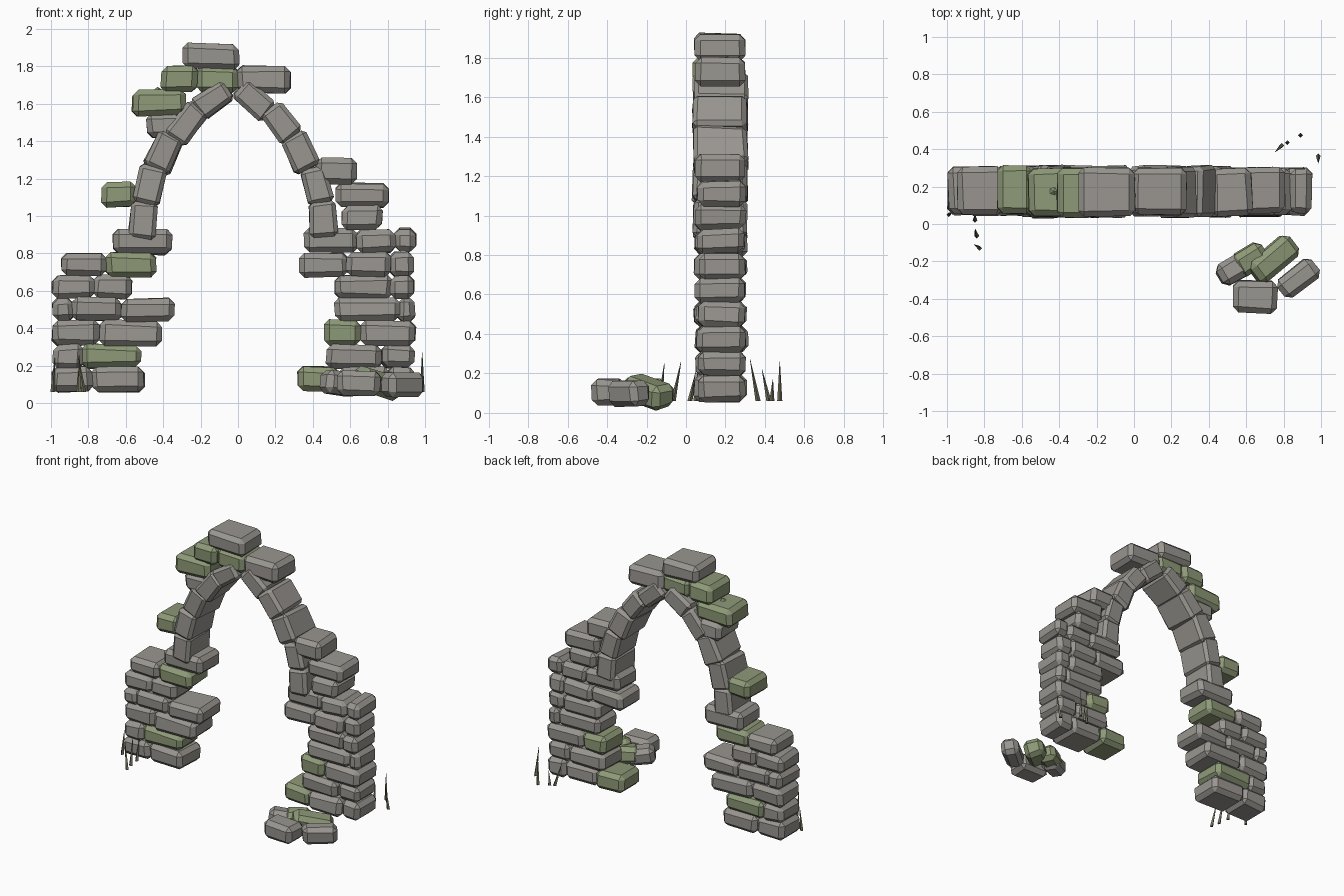
import bpy, bmesh, math, random
from mathutils import Matrix, Vector, Euler

random.seed(4)


def material(name, rgb):
    m = bpy.data.materials.new(name)
    m.diffuse_color = (*rgb, 1)
    return m


STONE = material("grey stone", (0.32, 0.305, 0.28))
MOSS = material("mossy stone", (0.27, 0.32, 0.185))
GRASS = material("dry grass", (0.17, 0.17, 0.11))


def finish(name, bm, mat):
    bmesh.ops.recalc_face_normals(bm, faces=bm.faces)
    mesh = bpy.data.meshes.new(name)
    bm.to_mesh(mesh)
    bm.free()
    mesh.materials.append(mat)
    ob = bpy.data.objects.new(name, mesh)
    bpy.context.collection.objects.link(ob)
    return ob


def stone(name, loc, size, rot=(0, 0, 0), mat=STONE, chamfer=0.03, jitter=0.008, wedge=0):
    """Chamfered block with slightly uneven corners; wedge widens the +z end."""
    bm = bmesh.new()
    bmesh.ops.create_cube(bm, size=1)
    for v in bm.verts:
        v.co.x *= 1 + wedge * v.co.z
        v.co = Vector(c * s for c, s in zip(v.co, size))
        v.co += Vector(random.uniform(-jitter, jitter) for _ in range(3))
    bmesh.ops.bevel(bm, geom=bm.edges[:], offset=chamfer, segments=1,
                    profile=0.5, affect='EDGES', clamp_overlap=True)
    ob = finish(name, bm, mat)
    ob.location = loc
    ob.rotation_euler = [math.radians(a) for a in rot]
    return ob


def course(name, z0, z1, *spans):
    """One row of stones: each span is (x0, x1) or (x0, x1, MOSS)."""
    for s in spans:
        depth = random.uniform(0.235, 0.262)
        stone(name, ((s[0] + s[1]) / 2, 0.175 + random.uniform(-0.008, 0.008), (z0 + z1) / 2),
              (s[1] - s[0] + 0.008, depth, z1 - z0 + 0.006),
              (0, random.uniform(-1, 1), random.uniform(-1.5, 1.5)),
              s[2] if len(s) > 2 else STONE)


# Left pier
L = "left_pier_stone"
course(L, 0.06, 0.19, (-0.99, -0.78), (-0.78, -0.50))
course(L, 0.19, 0.31, (-0.985, -0.83), (-0.83, -0.52, MOSS))
course(L, 0.31, 0.44, (-0.99, -0.74), (-0.74, -0.415))
course(L, 0.44, 0.56, (-0.99, -0.88), (-0.885, -0.625), (-0.625, -0.345))
course(L, 0.56, 0.68, (-0.99, -0.765), (-0.77, -0.575))
course(L, 0.68, 0.80, (-0.94, -0.71), (-0.705, -0.44, MOSS))
course(L, 0.80, 0.93, (-0.665, -0.355))
course(L, 1.05, 1.175, (-0.73, -0.545, MOSS))

# Right pier
R = "right_pier_stone"
course(R, 0.06, 0.19, (0.32, 0.54, MOSS), (0.54, 0.80), (0.80, 0.94))
course(R, 0.19, 0.31, (0.475, 0.77), (0.77, 0.94))
course(R, 0.31, 0.44, (0.47, 0.655, MOSS), (0.655, 0.945))
course(R, 0.44, 0.56, (0.52, 0.86), (0.86, 0.94))
course(R, 0.56, 0.68, (0.525, 0.82), (0.815, 0.94))
course(R, 0.68, 0.80, (0.325, 0.59), (0.585, 0.815), (0.81, 0.935))
course(R, 0.81, 0.93, (0.355, 0.635), (0.63, 0.84), (0.84, 0.945))
course(R, 0.93, 1.05, (0.56, 0.765))
course(R, 1.05, 1.175, (0.53, 0.805))
course(R, 1.175, 1.305, (0.425, 0.625))

# Arch ring: x, z, lean angle, width, length
ARCH = [(-0.505, 0.98, 5, 0.15, 0.20), (-0.47, 1.165, 14, 0.15, 0.21),
        (-0.395, 1.34, 25, 0.15, 0.21), (-0.275, 1.495, 39, 0.14, 0.22),
        (-0.135, 1.62, 54, 0.13, 0.20),
        (0.455, 0.98, -5, 0.15, 0.19), (0.42, 1.165, -14, 0.145, 0.20),
        (0.335, 1.34, -26, 0.15, 0.20), (0.23, 1.50, -39, 0.14, 0.20),
        (0.085, 1.62, -50, 0.13, 0.21)]
for x, z, a, w, h in ARCH:
    stone("arch_stone", (x, 0.173, z), (w, 0.275, h), (0, a, 0), chamfer=0.022, wedge=-0.06)

# Crown stones above the arch
C = "crown_stone"
course(C, 1.42, 1.545, (-0.485, -0.31))
course(C, 1.54, 1.67, (-0.56, -0.28, MOSS))
course(C, 1.665, 1.80, (-0.41, -0.22, MOSS), (-0.22, -0.002, MOSS), (0.0, 0.28))
course(C, 1.79, 1.92, (-0.295, 0.003))

# Small moss lump beside the crown
bm = bmesh.new()
bmesh.ops.create_icosphere(bm, subdivisions=1, radius=0.05)
finish("moss_lump", bm, MOSS).location = (-0.43, 0.175, 1.64)

# Fallen stones in front of the right pier
F = "fallen_stone"
stone(F, (0.65, -0.39, 0.105), (0.235, 0.17, 0.125), (0, 2, -2))
stone(F, (0.88, -0.29, 0.10), (0.235, 0.125, 0.125), (4, 0, 40))
stone(F, (0.54, -0.24, 0.105), (0.20, 0.13, 0.12), (0, 8, 30))
stone(F, (0.62, -0.19, 0.105), (0.18, 0.13, 0.12), (8, 0, 32), MOSS)
stone(F, (0.745, -0.19, 0.105), (0.275, 0.14, 0.125), (12, 14, 40), MOSS)

# Grass blades: base x, base y, tip x, tip y, tip z
BLADES = [(-0.99, 0.05, -0.98, 0.06, 0.24), (-0.85, 0.02, -0.85, 0.05, 0.21),
          (-0.84, -0.065, -0.85, -0.025, 0.26), (-0.825, -0.13, -0.855, -0.11, 0.25),
          (0.79, 0.42, 0.755, 0.385, 0.22), (0.82, 0.435, 0.825, 0.44, 0.17),
          (0.89, 0.475, 0.89, 0.475, 0.26), (0.985, 0.365, 0.985, 0.325, 0.27)]
for bx, by, tx, ty, tz in BLADES:
    bm = bmesh.new()
    bmesh.ops.create_cone(bm, cap_ends=True, segments=4, radius1=0.013, radius2=0.001,
                          depth=1, matrix=Matrix.Translation((0, 0, 0.5)))
    for v in bm.verts:
        t = v.co.z
        v.co = (v.co.x + bx + (tx - bx) * t, v.co.y + by + (ty - by) * t, 0.06 + (tz - 0.06) * t)
    finish("grass_blade", bm, GRASS)
